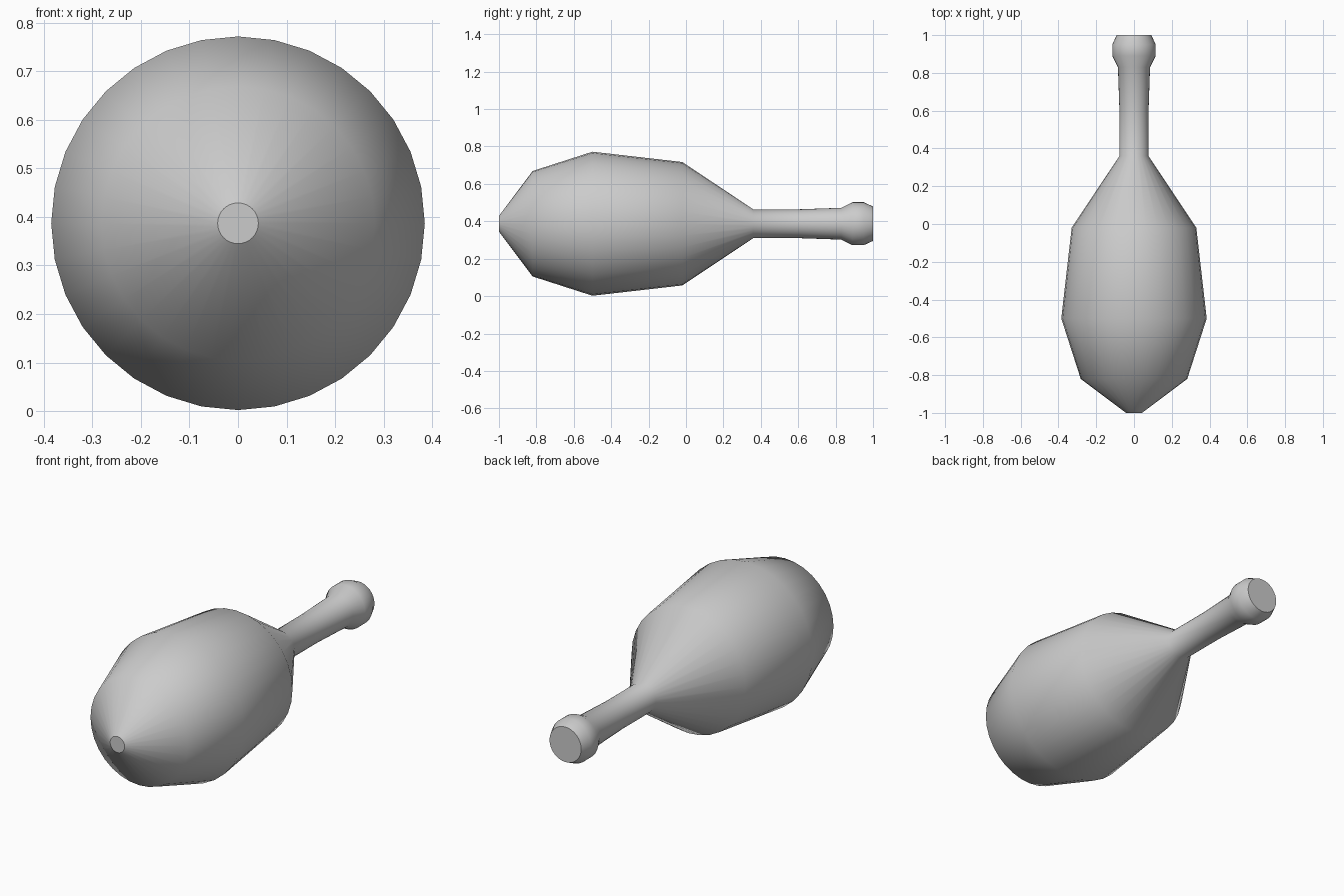
import bpy, bmesh
from math import sin, cos, tau

if "Cube" in bpy.data.objects:
    bpy.data.objects.remove(bpy.data.objects["Cube"])

SIDES = 32
AXIS_Z = 0.387

# Club profile: (position along y, radius)
profile = [(-1.0, 0.042), (-0.82, 0.282), (-0.5, 0.385), (-0.02, 0.33),
           (0.36, 0.077), (0.60, 0.077), (0.83, 0.085),
           (0.89, 0.115), (0.95, 0.115), (1.0, 0.092)]

bm = bmesh.new()
rings = [[bm.verts.new((r * sin(tau * i / SIDES), y, AXIS_Z + r * cos(tau * i / SIDES)))
          for i in range(SIDES)] for y, r in profile]

# Smooth body, neck and knob
for a, b in zip(rings, rings[1:]):
    for i in range(SIDES):
        j = (i + 1) % SIDES
        bm.faces.new((a[i], a[j], b[j], b[i])).smooth = True

# Flat end caps with crisp rims
for ring in (rings[0], rings[-1]):
    cap = bm.faces.new(ring)
    cap.smooth = False
    for e in cap.edges:
        e.smooth = False

bmesh.ops.recalc_face_normals(bm, faces=bm.faces)
mesh = bpy.data.meshes.new("juggling_club")
bm.to_mesh(mesh)
bm.free()
bpy.context.collection.objects.link(bpy.data.objects.new("juggling_club", mesh))
